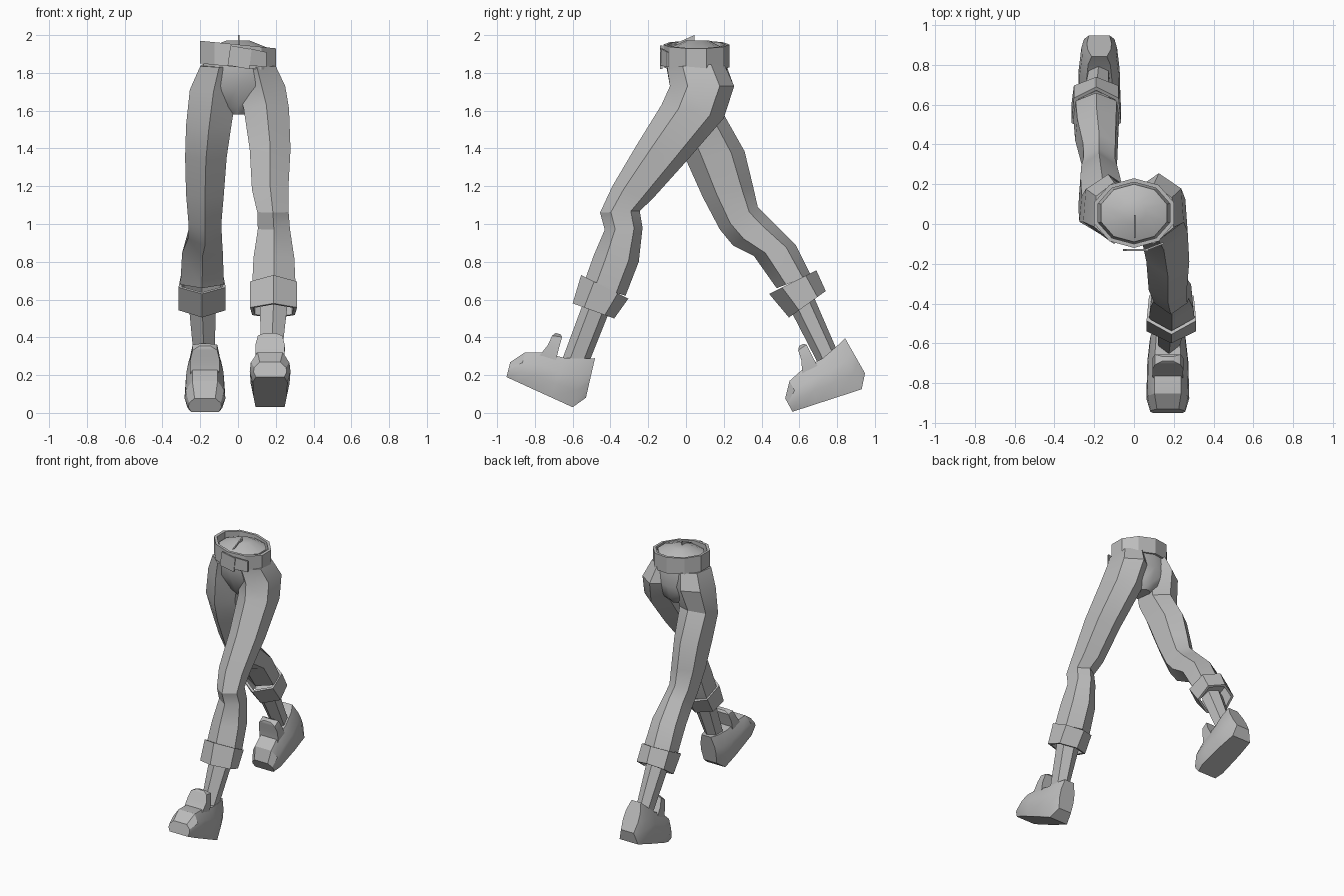
import bpy, bmesh, math
from mathutils import Vector

cube = bpy.data.objects.get("Cube")
if cube:
    bpy.data.objects.remove(cube, do_unlink=True)

grey = bpy.data.materials.new("plain grey")
grey.use_nodes = True
GREY = (0.5, 0.5, 0.5, 1)
grey.diffuse_color = GREY
grey.node_tree.nodes["Principled BSDF"].inputs["Base Color"].default_value = GREY


def loft(name, rings, closed=False, angle=30):
    """Skin a list of equal-sized point rings; cap the ends or join them in a loop."""
    bm = bmesh.new()
    loops = [[bm.verts.new(p) for p in ring] for ring in rings]
    pairs = list(zip(loops, loops[1:]))
    if closed:
        pairs.append((loops[-1], loops[0]))
    else:
        bm.faces.new(loops[0])
        bm.faces.new(loops[-1])
    count = len(loops[0])
    for a, b in pairs:
        for i in range(count):
            j = (i + 1) % count
            bm.faces.new((a[i], a[j], b[j], b[i]))
    bmesh.ops.recalc_face_normals(bm, faces=bm.faces)
    mesh = bpy.data.meshes.new(name)
    bm.to_mesh(mesh)
    bm.free()
    mesh.materials.append(grey)
    obj = bpy.data.objects.new(name, mesh)
    bpy.context.collection.objects.link(obj)
    bpy.ops.object.select_all(action="DESELECT")
    obj.select_set(True)
    bpy.context.view_layer.objects.active = obj
    bpy.ops.object.shade_smooth_by_angle(angle=math.radians(angle))
    return obj


# Six-sided limb section with a ridge at the front and the back
SECTION = [(0, -1), (1, -.45), (.9, .55), (0, 1), (-.9, .55), (-1, -.45)]


def limb_ring(front_y, front_z, back_y, back_z, x, half_width, scale=1):
    front, back = Vector((x, front_y, front_z)), Vector((x, back_y, back_z))
    mid, depth = (front + back) / 2, (back - front) / 2
    side = Vector((half_width, 0, 0))
    return [mid + (side * s + depth * d) * scale for s, d in SECTION]


def limb(name, rows):
    return loft(name, [limb_ring(*row) for row in rows])


def cuff(name, top, bottom):
    """Turned-up hem: a hollow band with a visible lip."""
    inner = 0.86
    return loft(name, [limb_ring(*top), limb_ring(*bottom),
                       limb_ring(*bottom, inner), limb_ring(*top, inner)], closed=True)


# Trouser legs: front point, back point, centre x, half width
limb("left_trouser_leg", [
    (-.10, 1.83, .20, 1.85, .10, .10),
    (-.085, 1.73, .255, 1.73, .125, .125),
    (-.13, 1.63, .20, 1.56, .15, .12),
    (-.26, 1.42, 0, 1.33, .17, .108),
    (-.39, 1.2, -.18, 1.13, .17, .096),
    (-.455, 1.06, -.245, 1.07, .185, .083),
    (-.43, .97, -.23, .98, .19, .085),
    (-.49, .83, -.25, .80, .19, .108),
    (-.54, .69, -.32, .62, .19, .115)])
limb("right_trouser_leg", [
    (-.10, 1.83, .21, 1.85, -.10, .10),
    (-.08, 1.70, .25, 1.74, -.13, .125),
    (-.06, 1.50, .20, 1.58, -.155, .12),
    (0, 1.34, .31, 1.385, -.17, .11),
    (.09, 1.14, .355, 1.2, -.175, .1),
    (.18, .97, .38, 1.09, -.175, .087),
    (.25, .885, .45, 1.02, -.175, .09),
    (.36, .83, .58, .89, -.188, .108),
    (.48, .66, .66, .73, -.19, .115)])

# Turned-up hems
cuff("left_cuff", (-.555, .73, -.305, .605, .188, .125), (-.6, .58, -.38, .5, .188, .125))
cuff("right_cuff", (.44, .63, .69, .755, -.19, .125), (.545, .505, .74, .645, -.19, .125))

# Ankles
limb("left_ankle", [(-.53, .62, -.4, .55, .19, .075), (-.66, .27, -.52, .25, .175, .052)])
limb("right_ankle", [(.54, .57, .67, .63, -.19, .072), (.70, .26, .80, .33, -.178, .055)])

# Shoe section: share of width, share of height; and stations along the shoe:
# bottom distance and height, top distance and height, half width
SHOE_SECTION = [(-.85, 0), (-1, .35), (-.95, .65), (-.62, 1),
                (.62, 1), (.95, .65), (1, .35), (.85, 0)]
SHOE = [(-.043, .075, 0, .285, .062), (0, 0, .05, .26, .09), (.13, 0, .145, .22, .103),
        (.25, 0, .258, .2, .106), (.32, 0, .35, .16, .108), (.385, 0, .4, .08, .088)]
TONGUE = [(.18, .17, .275, .17, .075), (.195, .25, .256, .245, .078),
          (.205, .315, .256, .3, .065), (.22, .325, .245, .32, .03)]


def shoe(side, x, heel_y, heel_z, pitch):
    a = math.radians(pitch)
    forward = Vector((0, -math.cos(a), math.sin(a)))
    up = Vector((0, math.sin(a), math.cos(a)))
    heel = Vector((x, heel_y, heel_z))

    def place(d, h, s=0):
        return heel + forward * d + up * h + Vector((s, 0, 0))

    rings = []
    for d0, h0, d1, h1, w in SHOE:
        low, high = place(d0, h0), place(d1, h1)
        rings.append([low.lerp(high, t) + Vector((w * s, 0, 0)) for s, t in SHOE_SECTION])
    loft(side + "_shoe", rings)
    loft(side + "_shoe_tongue",
         [[place(d0, h0, -w), place(d0, h0, w), place(d1, h1, w), place(d1, h1, -w)]
          for d0, h0, d1, h1, w in TONGUE])


shoe("left", .17, -.6, .03, 24.5)
shoe("right", -.175, .93, .125, -18)


# Waist rings, tipped slightly down to the left side
def waist_ring(z, half_x, y0, y1, tip=0):
    pts = []
    for i in range(10):
        a = math.tau * (i + .5) / 10
        x = half_x * math.cos(a) / math.cos(math.pi / 10)
        y = (y0 + y1) / 2 + (y1 - y0) / 2 * math.sin(a)
        pts.append(Vector((x, y, z - tip * x)))
    return pts


loft("hips", [waist_ring(*row) for row in [
    (1.58, .05, .0, .15), (1.62, .1, -.03, .19), (1.73, .19, -.085, .225),
    (1.84, .185, -.105, .215), (1.93, .165, -.09, .2), (1.972, .06, 0, .12)]])
TIP = .1
loft("belt", [waist_ring(z, .2 - inset, -.12 + inset, .23 - inset, TIP)
              for z, inset in [(1.83, 0), (1.95, 0), (1.95, .02), (1.83, .02)]], closed=True)


# Small plates: an outline swept along a thickness
def plate(name, outline, thickness):
    return loft(name, [[Vector(p) for p in outline],
                       [Vector(p) + Vector(thickness) for p in outline]])


plate("buckle", [(-.055, -.125, 1.84), (.06, -.125, 1.82),
                 (.072, -.125, 1.925), (-.04, -.125, 1.945)], (0, -.012, 0))
plate("belt_tail", [(.06, -.125, 1.84), (.15, -.09, 1.83),
                    (.15, -.09, 1.91), (.06, -.125, 1.93)], (0, -.01, 0))
plate("waist_tab", [(0, -.07, 1.95), (0, .045, 2), (0, .045, 1.95)], (.008, 0, 0))
